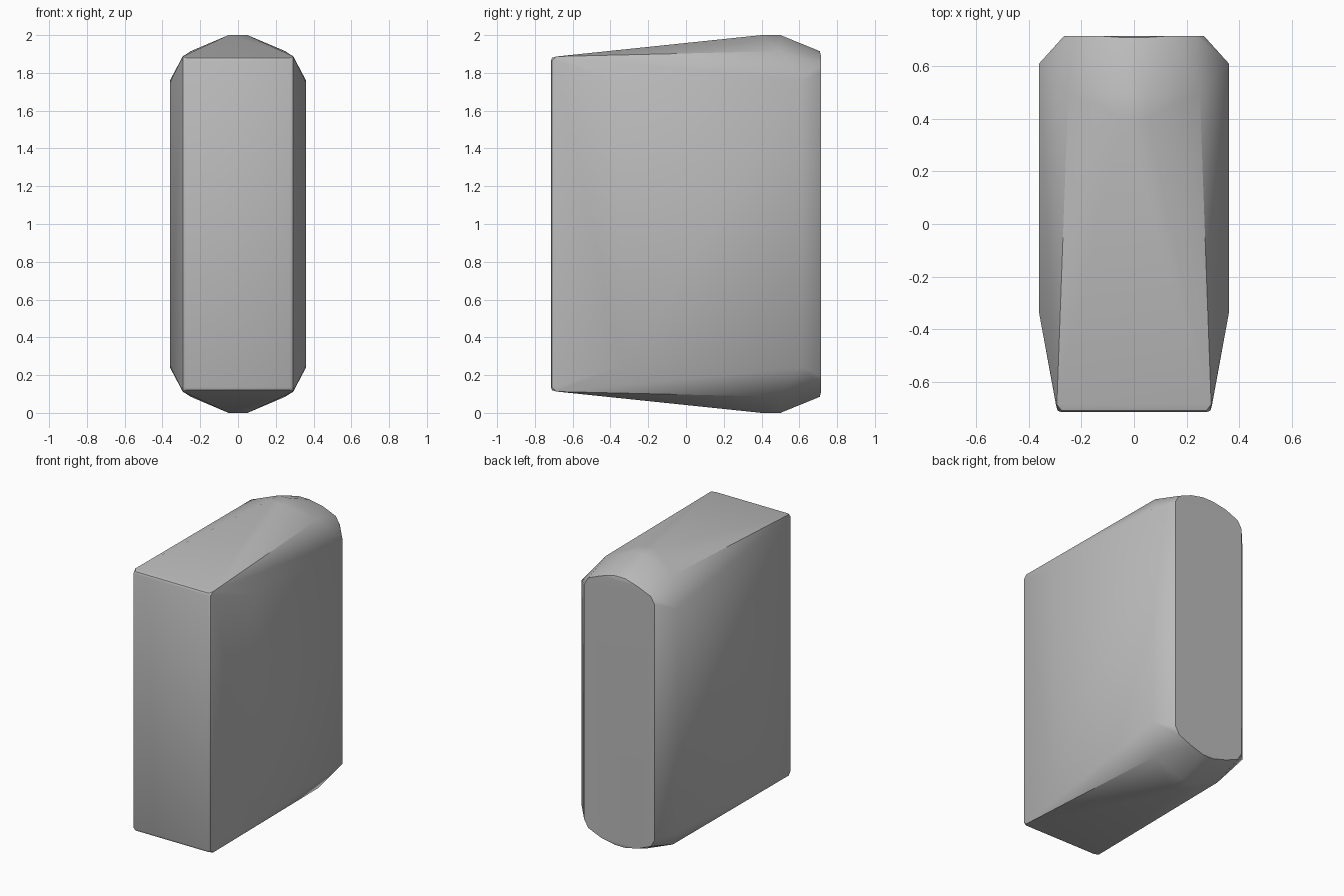
import bpy, bmesh, math

cube = bpy.data.objects.get("Cube")
if cube:
    bpy.data.objects.remove(cube, do_unlink=True)

# Single neutral grey
grey = bpy.data.materials.new("plain grey")
grey.use_nodes = True
color = (0.5, 0.5, 0.5, 1)
grey.diffuse_color = color
grey.node_tree.nodes["Principled BSDF"].inputs["Base Color"].default_value = color

# Corners of one quarter: x, y, height above the middle
quarter = [
    (0.275, -0.715, 0.865), (0.29, -0.709, 0.865), (0.296, -0.69, 0.865),  # front edge
    (0.275, -0.709, 0.88), (0.293, -0.685, 0.887),                         # front top edge
    (0.36, -0.34, 0.75), (0.36, 0.61, 0.76),                               # side panel
    (0.05, 0.40, 1.0), (0.04, 0.50, 1.0), (0.25, 0.50, 0.915),             # crown
    (0.265, 0.715, 0.80), (0.235, 0.715, 0.85), (0.04, 0.708, 0.915),      # back panel
    (0.14, 0.715, 0.89),
]

# Mirror the quarter across both middles and wrap it in a hull
bm = bmesh.new()
for x, y, h in quarter:
    for sx in (-1, 1):
        for sz in (-1, 1):
            bm.verts.new((sx * x, y, 1 + sz * h))
hull = bmesh.ops.convex_hull(bm, input=bm.verts)
loose = [v for v in bm.verts if not v.link_faces]
bmesh.ops.delete(bm, geom=loose, context="VERTS")
bmesh.ops.dissolve_limit(bm, angle_limit=math.radians(0.5), verts=bm.verts, edges=bm.edges)
bmesh.ops.recalc_face_normals(bm, faces=bm.faces)

mesh = bpy.data.meshes.new("faceted_block")
bm.to_mesh(mesh)
bm.free()
mesh.materials.append(grey)
block = bpy.data.objects.new("faceted_block", mesh)
bpy.context.collection.objects.link(block)

# Soft facets, crisp panel borders
bpy.context.view_layer.objects.active = block
block.select_set(True)
bpy.ops.object.shade_smooth_by_angle(angle=math.radians(30))
